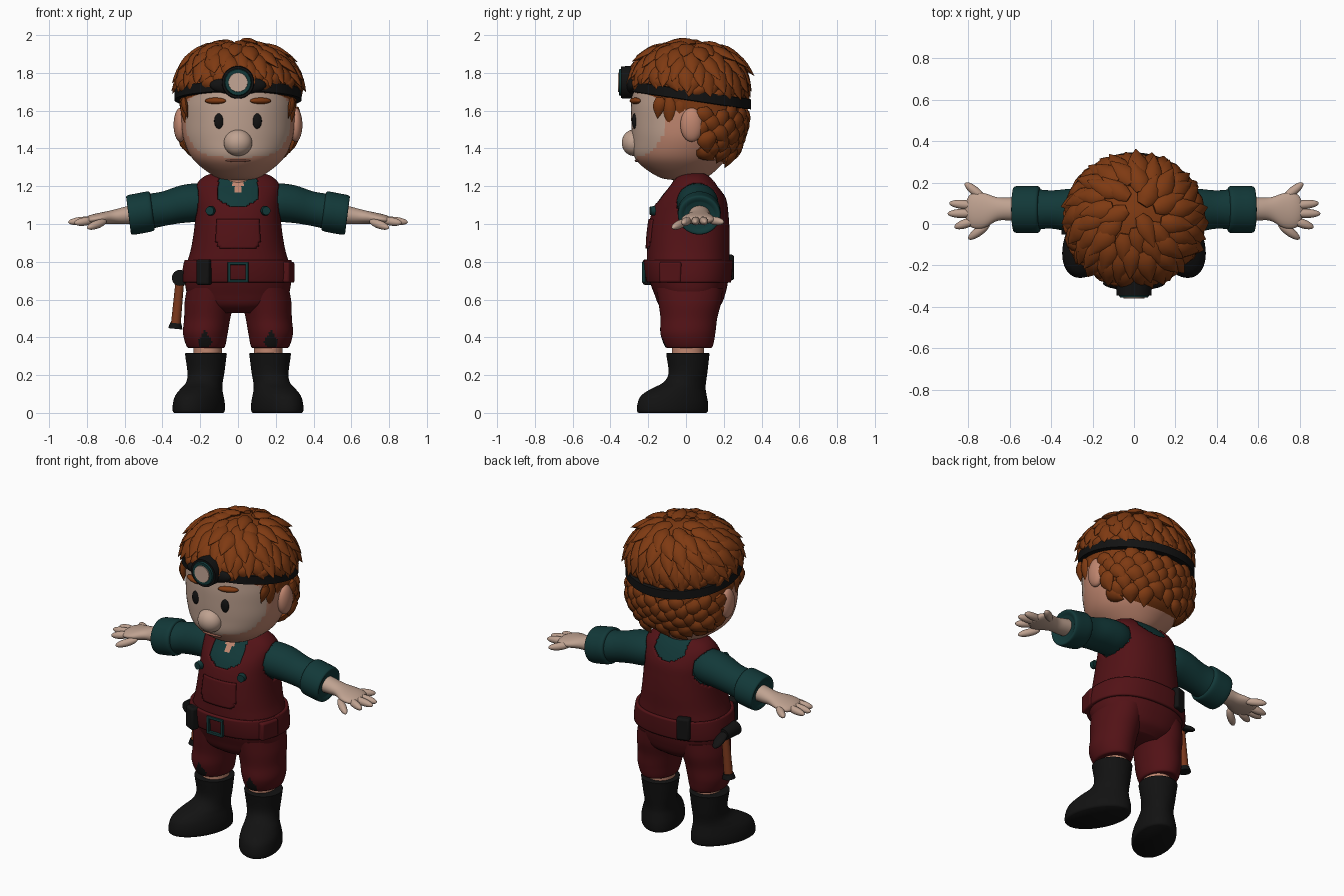
import bpy, bmesh, math, random
from mathutils import Vector, Matrix
from mathutils.bvhtree import BVHTree

random.seed(4)
if "Cube" in bpy.data.objects:
    bpy.data.objects.remove(bpy.data.objects["Cube"])

COLOURS = {
    "dungaree_red": (0.085, 0.006, 0.008), "shirt_teal": (0.006, 0.04, 0.04),
    "rubber_black": (0.006, 0.006, 0.006), "ginger_hair": (0.21, 0.042, 0.006),
    "warm_skin": (0.53, 0.24, 0.16), "pale_skin": (0.52, 0.36, 0.28),
    "lens_cream": (0.55, 0.38, 0.3), "handle_wood": (0.2, 0.04, 0.012),
    "lip_pink": (0.36, 0.13, 0.09)}
MATS = {}
for label, rgb in COLOURS.items():
    m = bpy.data.materials.new(label)
    m.use_nodes = True
    m.diffuse_color = (*rgb, 1)
    bsdf = m.node_tree.nodes["Principled BSDF"]
    bsdf.inputs["Base Color"].default_value = (*rgb, 1)
    bsdf.inputs["Roughness"].default_value = 0.8
    MATS[label] = m
RED, TEAL, BLACK, HAIR, SKIN, PALE, LENS, WOOD, LIP = COLOURS


def finish(bm, name, mats, mirror=False, thick=0, bevel=0):
    for f in bm.faces:
        f.smooth = True
    for e in bm.edges:
        if len(e.link_faces) == 2 and e.calc_face_angle(0) > 0.9:
            e.smooth = False
    me = bpy.data.meshes.new(name)
    bm.to_mesh(me)
    bm.free()
    ob = bpy.data.objects.new(name, me)
    bpy.context.collection.objects.link(ob)
    for label in [mats] if isinstance(mats, str) else mats:
        me.materials.append(MATS[label])
    if thick:
        s = ob.modifiers.new("Thickness", "SOLIDIFY")
        s.thickness, s.offset = thick, -1
    if bevel:
        b = ob.modifiers.new("Bevel", "BEVEL")
        b.width, b.segments = bevel, 3
    if mirror:
        ob.modifiers.new("Mirror", "MIRROR").use_mirror_merge = False
    return ob


def smooth_path(secs, k):
    out = []
    for i in range(len(secs) - 1):
        p = [secs[max(0, min(len(secs) - 1, i + j))] for j in (-1, 0, 1, 2)]
        for s in range(k):
            t = s / k
            out.append([0.5 * (2 * b + (c - a) * t + (2 * a - 5 * b + 4 * c - d) * t * t
                               + (3 * b - a - 3 * c + d) * t ** 3) for a, b, c, d in zip(*p)])
    return out + [list(secs[-1])]


def loft(name, secs, mats, axis="z", n=48, k=4, power=2, grow=0, warp=None,
         rule=None, keep=None, **kw):
    """Skin ovals given as (position, centre a, centre b, radius a, radius b)."""
    bm = bmesh.new()
    rings = []
    for t, ca, cb, ra, rb in smooth_path(secs, k):
        ring = []
        for i in range(n):
            c, s = math.cos(math.tau * i / n), math.sin(math.tau * i / n)
            a = ca + (ra + grow) * math.copysign(abs(c) ** (2 / power), c)
            b = cb + (rb + grow) * math.copysign(abs(s) ** (2 / power), s)
            v = Vector((a, b, t) if axis == "z" else (t, a, b))
            ring.append(bm.verts.new(warp(v) if warp else v))
        rings.append(ring)
    for lo, hi in zip(rings, rings[1:]):
        for i in range(n):
            bm.faces.new((lo[i], lo[(i + 1) % n], hi[(i + 1) % n], hi[i]))
    bm.faces.new(rings[0])
    bm.faces.new(rings[-1])
    bmesh.ops.recalc_face_normals(bm, faces=bm.faces)
    if rule:
        for f in bm.faces:
            f.material_index = int(rule(f.calc_center_median()))
    if keep:
        gone = [f for f in bm.faces if not keep(f.calc_center_median())]
        bmesh.ops.delete(bm, geom=gone, context="FACES")
    return finish(bm, name, mats, **kw)


def blob(name, loc, radii, mat, rot=None, **kw):
    bm = bmesh.new()
    mx = Matrix.Translation(loc) @ (rot or Matrix()) @ Matrix.Diagonal((*radii, 1))
    bmesh.ops.create_uvsphere(bm, u_segments=28, v_segments=18, radius=1, matrix=mx)
    return finish(bm, name, mat, **kw)


def aim(p0, p1):
    return (Vector(p1) - Vector(p0)).to_track_quat("Z", "Y").to_matrix().to_4x4()


def rod(name, p0, p1, r0, r1, mat, **kw):
    bm = bmesh.new()
    mid = (Vector(p0) + Vector(p1)) / 2
    bmesh.ops.create_cone(bm, cap_ends=True, segments=32, radius1=r0, radius2=r1,
                          depth=(Vector(p1) - Vector(p0)).length,
                          matrix=Matrix.Translation(mid) @ aim(p0, p1))
    return finish(bm, name, mat, **kw)


def box(name, loc, size, mat, turn=0, bevel=0.012):
    bm = bmesh.new()
    mx = Matrix.Translation(loc) @ Matrix.Rotation(math.radians(turn), 4, "Z")
    bmesh.ops.create_cube(bm, size=1, matrix=mx @ Matrix.Diagonal((*size, 1)))
    return finish(bm, name, mat, bevel=bevel)


# Torso: shirt, dungarees, waistband and bib pocket share one profile
BODY = [(.53, 0, .02, .13, .1), (.57, 0, .02, .21, .15), (.63, 0, .02, .255, .175),
        (.7, 0, .015, .268, .195), (.78, 0, .012, .26, .205), (.86, 0, .012, .238, .205),
        (.95, 0, .015, .222, .203), (1.05, 0, .02, .212, .192), (1.13, 0, .03, .212, .17),
        (1.2, 0, .04, .21, .125), (1.245, 0, .04, .175, .09), (1.268, 0, .04, .12, .06),
        (1.272, 0, .04, .04, .02)]


def dungaree(c):
    scoop = 1.09 if c.y < 0.04 else 1.15
    neck = c.z > scoop + 4 * c.x ** 2 and abs(c.x) < 0.105
    arm = abs(c.x) > 0.12 and ((c.y - .06) / .11) ** 2 + ((c.z - 1.11) / .11) ** 2 < 1
    return not (neck or arm)


TORSO = dict(n=112, k=8, power=2.3)
loft("shirt", BODY, [TEAL, SKIN], **TORSO, keep=lambda c: c.z > 0.95,
     rule=lambda c: c.y < 0.02 and abs(c.x) < (c.z - 1.15) * 0.45)
loft("dungarees", BODY, RED, grow=.013, **TORSO, keep=dungaree, thick=.014)
loft("waistband", BODY, RED, grow=.03, **TORSO, thick=.022, keep=lambda c: .69 < c.z < .805)
loft("bib_pocket", BODY, RED, grow=.021, **TORSO, thick=.01,
     keep=lambda c: c.y < 0 and abs(c.x) < .115 and .87 + .3 * max(0, abs(c.x) - .08) < c.z < 1.02)
rod("bib_buttons", (.145, -.165, 1.07), (.15, -.19, 1.07), .026, .022, TEAL, mirror=True)

# Trouser legs with torn knees, bare shins, boots
loft("trouser_legs", [(.345, .17, .015, .075, .1), (.35, .17, .015, .1, .125),
                      (.42, .173, .01, .118, .145), (.5, .163, .015, .122, .15),
                      (.58, .153, .02, .13, .165), (.66, .14, .02, .13, .175)],
     [RED, BLACK], n=72, k=8, mirror=True,
     rule=lambda c: c.y < -.05 and c.z > .352 and abs(c.x - .175) + .55 * abs(c.z - .375) < .038)
loft("shins", [(.26, .16, .01, .075, .085), (.4, .16, .01, .075, .085)], SKIN, mirror=True)
turn_out = Matrix.Translation((.17, .01, 0)) @ Matrix.Rotation(math.radians(25), 4, "Z")
loft("boots", [(0, 0, -.09, .112, .192), (.012, 0, -.09, .12, .2), (.05, 0, -.088, .12, .198),
               (.09, 0, -.082, .112, .185), (.125, 0, -.058, .1, .155), (.16, 0, -.02, .092, .118),
               (.21, 0, 0, .096, .104), (.3, 0, 0, .108, .114), (.315, 0, 0, .108, .114),
               (.318, 0, 0, .085, .09)],
     BLACK, warp=lambda v: turn_out @ v, mirror=True)

# Arms and hands
loft("sleeves", [(.12, .06, 1.12, .08, .08), (.2, .06, 1.115, .108, .1), (.3, .065, 1.105, .105, .1),
                 (.4, .07, 1.08, .092, .092), (.5, .07, 1.06, .1, .095), (.56, .07, 1.05, .09, .085)],
     TEAL, axis="x", mirror=True)
loft("sleeve_cuffs", [(.45, .07, 1.07, .095, .09), (.46, .07, 1.068, .112, .104),
                      (.51, .07, 1.058, .114, .106), (.57, .07, 1.048, .112, .104),
                      (.58, .07, 1.046, .1, .092), (.57, .07, 1.046, .08, .07)],
     TEAL, axis="x", mirror=True, warp=lambda v: v + Vector(((v.z - 1.05) * .13, 0, 0)))
loft("hands", [(.5, .07, 1.06, .06, .055), (.6, .072, 1.045, .055, .046), (.66, .072, 1.038, .057, .037),
               (.72, .065, 1.03, .083, .032), (.77, .065, 1.024, .086, .027),
               (.8, .065, 1.02, .065, .02), (.815, .065, 1.02, .02, .008)],
     PALE, axis="x", mirror=True)
FINGERS = {"thumbs": ((.7, .0, 1.015), (.795, -.07, .98)),
           "index_fingers": ((.76, .02, 1.022), (.862, -.015, 1.005)),
           "middle_fingers": ((.76, .052, 1.022), (.895, .05, 1.01)),
           "ring_fingers": ((.76, .088, 1.022), (.887, .1, 1.01)),
           "little_fingers": ((.72, .12, 1.022), (.812, .195, 1.01))}
for label, (p0, p1) in FINGERS.items():
    half = (Vector(p1) - Vector(p0)).length / 2 + .004
    blob(label, (Vector(p0) + Vector(p1)) / 2, (.022, .022, half), PALE, aim(p0, p1), mirror=True)

# Head and face
loft("neck", [(1.1, 0, .02, .1, .09), (1.3, 0, .02, .1, .09)], SKIN)
loft("head", [(1.232, 0, -.01, .04, .04), (1.245, 0, -.015, .11, .12), (1.3, 0, -.025, .193, .2),
              (1.36, 0, -.025, .25, .25), (1.45, 0, -.01, .288, .275), (1.55, 0, 0, .3, .29),
              (1.65, 0, 0, .3, .29), (1.75, 0, 0, .28, .275), (1.85, 0, 0, .2, .2),
              (1.9, 0, 0, .05, .05)],
     [SKIN, PALE], n=80, k=6,
     rule=lambda c: c.y < 0 and (c.y + .3) ** 2 + (c.z - 1.54) ** 2 < .19 ** 2)
blob("nose", (0, -.275, 1.43), (.075, .065, .07), PALE)
blob("mouth", (0, -.258, 1.335), (.065, .014, .007), LIP)
blob("eyes", (.1, -.272, 1.545), (.026, .014, .041), BLACK, mirror=True)
blob("eyebrows", (.12, -.268, 1.652), (.06, .022, .017), HAIR,
     Matrix.Rotation(math.radians(22), 4, "Z"), mirror=True)
blob("ears", (.305, .03, 1.525), (.036, .06, .09), SKIN, mirror=True)

# Hair: a cap covered in overlapping pointed locks
cap = loft("hair_cap", [(1.31, 0, .09, .1, .08), (1.36, 0, .09, .2, .16), (1.45, 0, .095, .285, .19),
                        (1.55, 0, .07, .3, .24), (1.65, 0, .02, .31, .285), (1.75, 0, .01, .31, .295),
                        (1.85, 0, .015, .26, .255), (1.92, 0, .02, .17, .17), (1.955, 0, .02, .03, .03)],
           HAIR)


def band_height(y):
    return 1.685 - 0.15 * y


def lock(bm, p, normal, flow, length, width):
    side = normal.cross(flow).normalized()
    curl = random.uniform(-.03, .03)
    rings = []
    for i, w in enumerate((.5, .9, 1, .8, .45, .03)):
        t = i / 5
        mid = p + flow * length * t + normal * (.008 - .016 * t * t) + side * curl * t * t
        rings.append([bm.verts.new(mid + width * w * (side * math.cos(a) + normal * .5 * math.sin(a)))
                      for a in (math.tau * j / 8 for j in range(8))])
    for lo, hi in zip(rings, rings[1:]):
        for j in range(8):
            bm.faces.new((lo[j], lo[(j + 1) % 8], hi[(j + 1) % 8], hi[j]))
    bm.faces.new(rings[0])
    bm.faces.new(rings[-1])


tree = BVHTree.FromPolygons([v.co for v in cap.data.vertices],
                            [tuple(f.vertices) for f in cap.data.polygons])
bm = bmesh.new()
crown, count = Vector((.02, .08, 1.98)), 300
for i in range(count):
    h, a = 1 - 2 * (i + .5) / count, i * 2.39996
    r = math.sqrt(1 - h * h)
    p, nrm, _, _ = tree.ray_cast(Vector((0, .04, 1.65)), Vector((r * math.cos(a), r * math.sin(a), h)))
    if p is None or p.z < 1.39:
        continue
    above = p.z - band_height(p.y)
    if -.02 < above < .04 or (above < 0 and p.y < .05):
        continue
    if nrm.dot(p - Vector((0, .04, 1.65))) < 0:
        nrm = -nrm
    flow = p - crown
    flow = (flow - nrm * flow.dot(nrm)).normalized()
    flow = (flow + .35 * nrm.cross(flow)).normalized()
    lock(bm, p, nrm, flow, min(.17, max(.075, above * 1.1)) if above > 0 else .115,
         random.uniform(.042, .054))
for sx in (-1, 1):
    for y, size in ((-.14, .11), (-.09, .16), (-.035, .15), (.03, .12)):
        lock(bm, Vector((sx * (.283 + .1 * min(0, y + .09)), y, 1.67)), Vector((sx, -.2, 0)).normalized(),
             Vector((0, .1, -1)).normalized(), size, .036)
bmesh.ops.recalc_face_normals(bm, faces=bm.faces)
finish(bm, "hair_locks", HAIR)

# Head lamp
loft("headband", [(-.03, 0, .02, .3, .29), (-.026, 0, .02, .336, .325), (.026, 0, .02, .336, .325),
                  (.03, 0, .02, .3, .29)], BLACK, n=72, k=1,
     warp=lambda v: Vector((v.x, v.y, v.z + band_height(v.y))))
blob("lamp_mount", (0, -.285, 1.735), (.15, .035, .05), BLACK)
rod("lamp_housing", (0, -.27, 1.75), (0, -.345, 1.75), .088, .084, BLACK)
rod("lamp_ring", (0, -.34, 1.75), (0, -.355, 1.75), .074, .068, TEAL)
rod("lamp_lens", (0, -.35, 1.75), (0, -.36, 1.75), .052, .05, LENS)

# Buckle, pouches and hammer
for s in (-1, 1):
    box("buckle_upright", (s * .047, -.224, .745), (.016, .02, .11), TEAL, bevel=.004)
    box("buckle_bar", (0, -.224, .745 + s * .047), (.11, .02, .016), TEAL, bevel=.004)
box("front_pouch", (-.18, -.195, .745), (.075, .05, .135), BLACK, -25)
box("back_pouch", (-.14, .222, .77), (.08, .05, .135), BLACK, 18)
box("side_pouch", (.262, -.08, .745), (.05, .12, .11), RED, -15)
rod("hammer_handle", (-.33, .05, .46), (-.305, .05, .73), .026, .022, WOOD)
rod("hammer_grip_end", (-.332, .05, .445), (-.329, .05, .475), .038, .03, BLACK)
rod("hammer_head", (-.308, -.05, .715), (-.308, .07, .715), .042, .034, BLACK)
blob("hammer_claw", (-.308, .1, .7), (.032, .07, .018), BLACK, Matrix.Rotation(-.5, 4, "X"))
